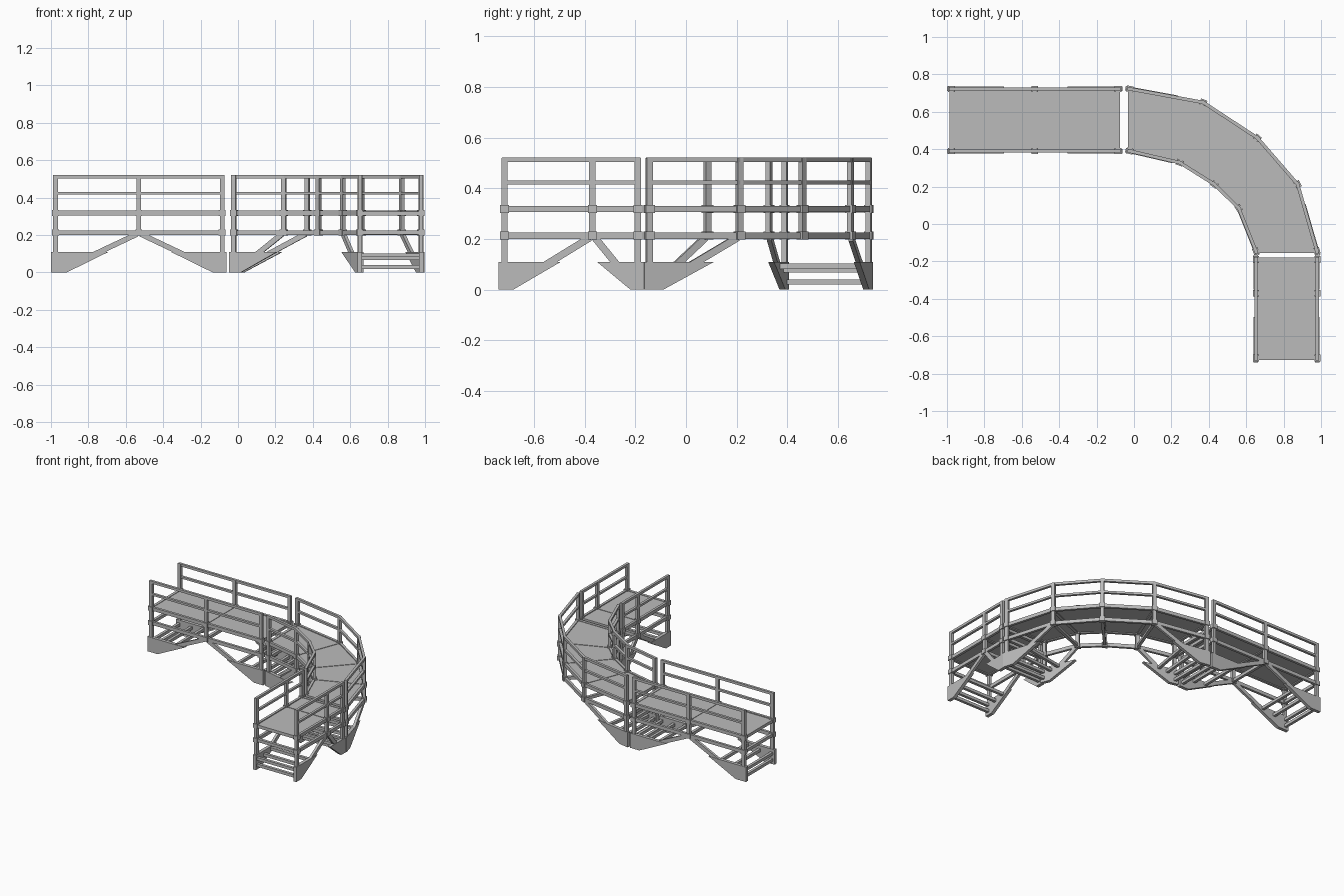
import bpy, bmesh
from mathutils import Vector

if "Cube" in bpy.data.objects:
    bpy.data.objects.remove(bpy.data.objects["Cube"])

grey = bpy.data.materials.new("painted_steel_grey")
grey.use_nodes = True
colour = (0.5, 0.5, 0.5, 1)
grey.diffuse_color = colour
grey.node_tree.nodes["Principled BSDF"].inputs["Base Color"].default_value = colour

UP = Vector((0, 0, 1))


def at(p, z):
    return Vector((p[0], p[1], z))


def prism(bm, outline, offset):
    """Extrude a flat outline along an offset vector."""
    face = bm.faces.new([bm.verts.new(p) for p in outline])
    new = bmesh.ops.extrude_face_region(bm, geom=[face])["geom"]
    verts = [v for v in new if isinstance(v, bmesh.types.BMVert)]
    bmesh.ops.translate(bm, verts=verts, vec=offset)


def beam(bm, a, b, wide, high, extend=0.0):
    """Rectangular bar from a to b."""
    d = (b - a).normalized()
    side = d.cross(UP)
    side = side.normalized() if side.length > 0.01 else Vector((1, 0, 0))
    top = side.cross(d) * high / 2
    side = side * wide / 2
    a, b = a - d * extend, b + d * extend
    prism(bm, [a + side + top, a - side + top, a - side - top, a + side - top], b - a)


def post(bm, p, along, z0, z1, long, thick):
    """Upright bar turned to face along the walkway."""
    d = along.normalized() * long / 2
    n = along.normalized().cross(UP) * thick / 2
    c = at(p, z0)
    prism(bm, [c + d + n, c - d + n, c - d - n, c + d - n], UP * (z1 - z0))


def finish(bm, name):
    bmesh.ops.recalc_face_normals(bm, faces=bm.faces)
    mesh = bpy.data.meshes.new(name)
    bm.to_mesh(mesh)
    bm.free()
    mesh.materials.append(grey)
    bpy.context.collection.objects.link(bpy.data.objects.new(name, mesh))


def tangent(path, i):
    return at(path[min(i + 1, len(path) - 1)], 0) - at(path[max(i - 1, 0)], 0)


def railing(name, path):
    """Posts, collars and four rails along one side."""
    bm = bmesh.new()
    last = len(path) - 1
    for i, p in enumerate(path):
        along = tangent(path, i)
        post(bm, p, along, 0.02 if i in (0, last) else 0.2, 0.52, 0.025, 0.02)
        for z in (0.213, 0.318):
            post(bm, p, along, z - 0.016, z + 0.016, 0.036, 0.032)
    for p, q in zip(path, path[1:]):
        for z, high in ((0.512, 0.018), (0.423, 0.015), (0.318, 0.025), (0.213, 0.025)):
            beam(bm, at(p, z), at(q, z), 0.018, high, 0.01)
    finish(bm, name)


def foot(name, p, q, base, tip):
    """Tapered foot plate at p with a brace rising to the post at q."""
    bm = bmesh.new()
    d = at(q, 0) - at(p, 0)
    span = d.length
    d.normalize()
    n = d.cross(UP) * 0.024
    outline = ((-0.024, 0), (base, 0), (tip, 0.108), (-0.024, 0.108))
    prism(bm, [at(p, z) + d * u - n / 2 for u, z in outline], n)
    beam(bm, at(p, 0.06) + d * span * 0.29, at(p, 0.205) + d * (span - 0.01), 0.018, 0.028)
    finish(bm, name)


def deck(name, left, right):
    """Thin walking surface between the two sides."""
    bm = bmesh.new()
    for i in range(len(left) - 1):
        quad = (left[i], left[i + 1], right[i + 1], right[i])
        prism(bm, [at(p, 0.312) for p in quad], UP * 0.012)
    finish(bm, name)


def cross_beams(name, left, right):
    """Bearers under the deck and tie bars between the feet."""
    bm = bmesh.new()
    for p, q in zip(left, right):
        for z in (0.213, 0.316):
            beam(bm, at(p, z), at(q, z), 0.02, 0.022)
    for i, j in ((0, 1), (-1, -2)):
        for t, z in ((0, 0.03), (0, 0.077), (0.22, 0.077), (0.44, 0.092)):
            ends = [at(s[i], z).lerp(at(s[j], z), t) for s in (left, right)]
            beam(bm, ends[0], ends[1], 0.02, 0.021)
    finish(bm, name)


# Each section: outer path, inner path, foot sizes at (start, end) per side
long_x = (-0.976, -0.53, -0.085)
short_y = (-0.19, -0.37, -0.717)
sections = {
    "long_walkway": (
        [(x, 0.722) for x in long_x], [(x, 0.39) for x in long_x],
        ((0.06, 0.28), (0.05, 0.27)), ((0.06, 0.28), (0.05, 0.27))),
    "curved_walkway": (
        [(-0.022, 0.722), (0.37, 0.65), (0.66, 0.46), (0.875, 0.212), (0.978, -0.145)],
        [(-0.022, 0.39), (0.245, 0.328), (0.43, 0.212), (0.56, 0.085), (0.652, -0.145)],
        ((0.055, 0.26), (0.055, 0.26)), ((0.04, 0.235), (0.04, 0.235))),
    "short_walkway": (
        [(0.98, y) for y in short_y], [(0.652, y) for y in short_y],
        ((0.03, 0.16), (0.035, 0.22)), ((0.03, 0.16), (0.035, 0.22))),
}

for name, (outer, inner, outer_feet, inner_feet) in sections.items():
    deck(name + "_deck", outer, inner)
    cross_beams(name + "_cross_beams", outer, inner)
    for side, path, feet in (("outer", outer, outer_feet), ("inner", inner, inner_feet)):
        railing(f"{name}_{side}_railing", path)
        foot(f"{name}_{side}_start_foot", path[0], path[1], *feet[0])
        foot(f"{name}_{side}_end_foot", path[-1], path[-2], *feet[1])
